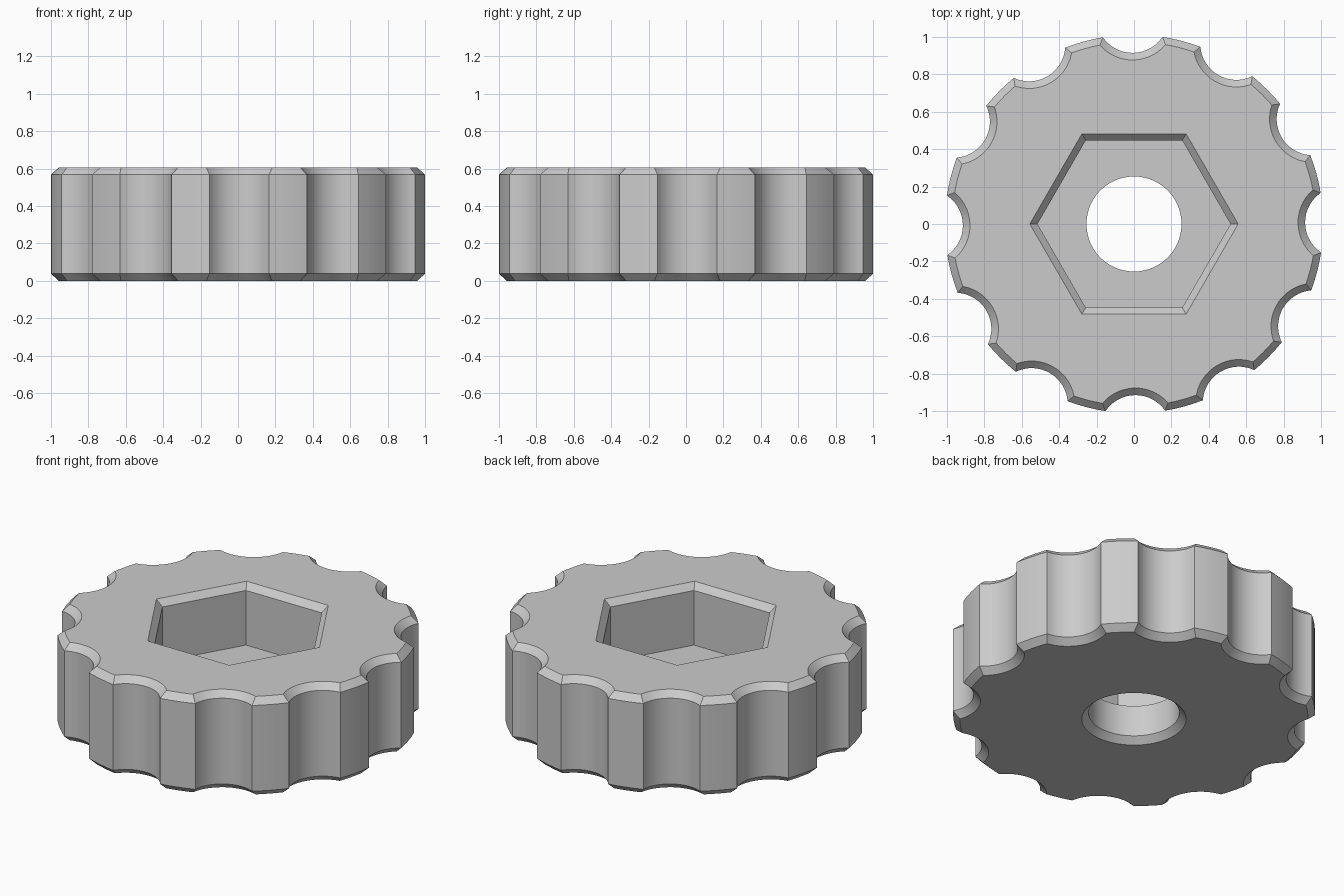
import bpy
import bmesh
from math import acos, atan2, cos, sin, pi, radians, tau

cube = bpy.data.objects.get("Cube")
if cube:
    bpy.data.objects.remove(cube, do_unlink=True)

HEIGHT = 0.605
CHAMFER = 0.038
FLOOR = 0.23            # bottom of the hexagonal pocket
GRIPS = 12              # finger scallops round the rim
RIM, SCALLOP, SCALLOP_CENTRE = 1.0117, 0.193, 1.108
TWIST = radians(0.4)


def circle(radius, sides):
    return [(radius * cos(tau * i / sides), radius * sin(tau * i / sides))
            for i in range(sides)]


def grip_outline(inset, arc_steps=16, land_steps=4):
    """Scalloped outline, offset inwards by inset."""
    rim, cut, c = RIM - inset, SCALLOP + inset, SCALLOP_CENTRE
    spread = acos((c * c + cut * cut - rim * rim) / (2 * c * cut))
    half = atan2(cut * sin(spread), c - cut * cos(spread))
    pitch = tau / GRIPS
    points = []
    for g in range(GRIPS):
        base = g * pitch + TWIST
        for i in range(arc_steps + 1):
            t = spread * (2 * i / arc_steps - 1)
            x, y = c - cut * cos(t), cut * sin(t)
            points.append((x * cos(base) - y * sin(base),
                           x * sin(base) + y * cos(base)))
        for i in range(1, land_steps):
            a = base + half + (pitch - 2 * half) * i / land_steps
            points.append((rim * cos(a), rim * sin(a)))
    return points


bm = bmesh.new()


def ring(points, z):
    return [bm.verts.new((x, y, z)) for x, y in points]


def loft(rings):
    for a, b in zip(rings, rings[1:]):
        for i in range(len(a)):
            j = (i + 1) % len(a)
            bm.faces.new((a[i], a[j], b[j], b[i]))


def fill_between(outer, inner):
    edges = [bm.edges.get((r[i - 1], r[i])) for r in (outer, inner)
             for i in range(len(r))]
    bmesh.ops.triangle_fill(bm, use_beauty=True, use_dissolve=False, edges=edges)


# Scalloped outer wall with chamfered top and bottom edges
full, inset = grip_outline(0), grip_outline(CHAMFER)
wall = [ring(inset, 0), ring(full, CHAMFER),
        ring(full, HEIGHT - CHAMFER), ring(inset, HEIGHT)]
loft(wall)

# Hexagonal pocket with a chamfered mouth
hexagon = circle(0.516, 6)
pocket = [ring(circle(0.557, 6), HEIGHT),
          ring(hexagon, HEIGHT - CHAMFER), ring(hexagon, FLOOR)]
loft(pocket)

# Round through hole, chamfered underneath
bore = circle(0.254, 64)
hole = [ring(bore, FLOOR), ring(bore, CHAMFER),
        ring(circle(0.254 + CHAMFER, 64), 0)]
loft(hole)

# Flat top, pocket floor and underside
fill_between(wall[-1], pocket[0])
fill_between(pocket[-1], hole[0])
fill_between(wall[0], hole[-1])

bmesh.ops.recalc_face_normals(bm, faces=bm.faces)
mesh = bpy.data.meshes.new("grip_knob")
bm.to_mesh(mesh)
bm.free()

knob = bpy.data.objects.new("grip_knob", mesh)
bpy.context.collection.objects.link(knob)

# Plain grey plastic
grey = bpy.data.materials.new("light_grey")
grey.use_nodes = True
colour = (0.6, 0.6, 0.6, 1)
grey.diffuse_color = colour
grey.node_tree.nodes["Principled BSDF"].inputs["Base Color"].default_value = colour
mesh.materials.append(grey)

# Smooth the curved walls, keep the edges crisp
bpy.ops.object.select_all(action="DESELECT")
knob.select_set(True)
bpy.context.view_layer.objects.active = knob
bpy.ops.object.shade_smooth_by_angle(angle=radians(25))
